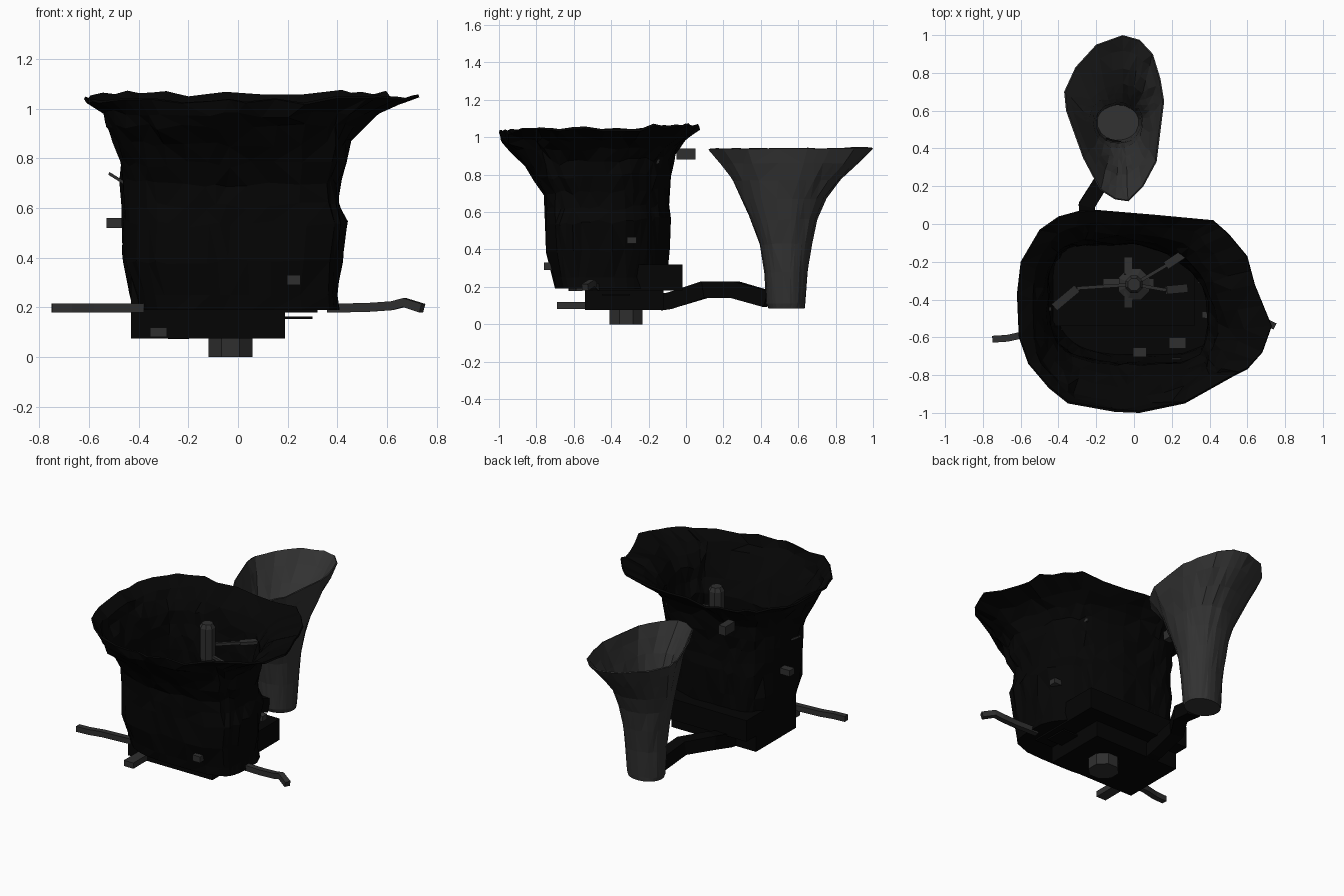
import bpy, bmesh, math, random
from mathutils import Vector
random.seed(4)


def material(name, v):
    m = bpy.data.materials.new(name)
    m.diffuse_color = (v, v, v, 1)
    return m


CLOTH = material("black_cloth", 0.0015)
METAL = material("dark_metal", 0.028)
HORN = material("horn_grey", 0.032)


def finish(bm, name, mat):
    bmesh.ops.recalc_face_normals(bm, faces=bm.faces)
    me = bpy.data.meshes.new(name)
    bm.to_mesh(me)
    bm.free()
    ob = bpy.data.objects.new(name, me)
    me.materials.append(mat)
    bpy.context.collection.objects.link(ob)
    return ob


def loft(bm, rings, cap_start=True, cap_end=True):
    rows = [[bm.verts.new(p) for p in r] for r in rings]
    n = len(rows[0])
    for a, b in zip(rows, rows[1:]):
        for i in range(n):
            j = (i + 1) % n
            bm.faces.new((a[i], a[j], b[j], b[i]))
    if cap_start:
        bm.faces.new(rows[0][::-1])
    if cap_end:
        bm.faces.new(rows[-1])


def vessel(name, outline, levels, powers, jitter, rim_jitter, wall, mat):
    """Open vessel: levels (z, x0, x1, y0, y1, blend toward the rim outline).
    powers: corner squareness for back right, back left, front left, front right."""
    pts = []
    for a, b in zip(outline, outline[1:] + outline[:1]):
        pts += [a, ((a[0] + b[0]) / 2, (a[1] + b[1]) / 2)]
    xs, ys = [p[0] for p in pts], [p[1] for p in pts]
    rng = lambda v, lo, hi: 2 * (v - lo) / (hi - lo) - 1
    norm = [(rng(x, min(xs), max(xs)), rng(y, min(ys), max(ys))) for x, y in pts]
    rings = []
    for k, (z, x0, x1, y0, y1, t) in enumerate(levels):
        ring, last = [], k == len(levels) - 1
        for u, v in norm:
            a = math.atan2(v, u) % math.tau
            c, s = math.cos(a), math.sin(a)
            power = powers[int(a / (math.pi / 2)) % 4]
            r = (abs(c) ** power + abs(s) ** power) ** (-1 / power)
            uu, vv = c * r * (1 - t) + u * t, s * r * (1 - t) + v * t
            q = 1 if last or k == 0 else 1 + random.uniform(-jitter, jitter)
            dz = random.uniform(-rim_jitter, rim_jitter) + rim_jitter * v if k > 1 else 0
            ring.append(((x0 + x1) / 2 + uu * q * (x1 - x0) / 2,
                         (y0 + y1) / 2 + vv * q * (y1 - y0) / 2, z + dz))
        rings.append(ring)
    bm = bmesh.new()
    loft(bm, rings, True, False)
    # split the warped quads for a crisp faceted crumple
    bmesh.ops.triangulate(bm, faces=[f for f in bm.faces if len(f.verts) == 4])
    ob = finish(bm, name, mat)
    mod = ob.modifiers.new("wall", "SOLIDIFY")
    mod.thickness, mod.offset = wall, -1
    # the floor must point down so the wall grows inward
    floor = max(ob.data.polygons, key=lambda f: len(f.vertices))
    if floor.normal.z > 0:
        ob.data.flip_normals()
    return ob


def box(name, x0, x1, y0, y1, z0, z1, mat=METAL):
    bm = bmesh.new()
    loft(bm, [[(x0, y0, z), (x1, y0, z), (x1, y1, z), (x0, y1, z)] for z in (z0, z1)])
    return finish(bm, name, mat)


def column(name, x, y, profile, sides, mat=METAL):
    bm = bmesh.new()
    ang = [math.tau * (i + 0.5) / sides for i in range(sides)]
    loft(bm, [[(x + r * math.cos(a), y + r * math.sin(a), z) for a in ang] for z, r in profile])
    return finish(bm, name, mat)


def bar(name, path, w, h, mat=METAL):
    """Sweep a rectangular section along a path."""
    P = [Vector(p) for p in path]
    rings = []
    for i, p in enumerate(P):
        d = (P[min(i + 1, len(P) - 1)] - P[max(i - 1, 0)]).normalized()
        side = d.cross(Vector((0, 0, 1))).normalized()
        up = side.cross(d)
        rings.append([p + side * a * w / 2 + up * b * h / 2
                      for a, b in ((1, 1), (-1, 1), (-1, -1), (1, -1))])
    bm = bmesh.new()
    loft(bm, rings)
    return finish(bm, name, mat)


# crumpled sack with flared rim
sack_rim = [(0.73, -0.54), (0.64, -0.32), (0.60, -0.17), (0.50, -0.05), (0.42, 0.02),
            (0.1, 0.05), (-0.2, 0.075), (-0.29, 0.07), (-0.4, 0.04), (-0.5, -0.03),
            (-0.6, -0.2), (-0.62, -0.37), (-0.61, -0.6), (-0.56, -0.74), (-0.45, -0.87),
            (-0.35, -0.95), (-0.1, -0.995), (0.03, -1.0), (0.27, -0.95), (0.52, -0.81),
            (0.6, -0.77), (0.68, -0.68)]
vessel("sack", sack_rim, [
    (0.19, -0.42, 0.41, -0.70, -0.10, 0), (0.25, -0.43, 0.40, -0.71, -0.10, 0),
    (0.40, -0.465, 0.42, -0.745, -0.09, 0), (0.55, -0.46, 0.435, -0.75, -0.085, 0),
    (0.62, -0.465, 0.405, -0.75, -0.09, 0), (0.71, -0.47, 0.41, -0.755, -0.09, 0.05),
    (0.79, -0.47, 0.44, -0.81, -0.08, 0.2), (0.87, -0.495, 0.46, -0.87, -0.065, 0.5),
    (0.94, -0.53, 0.51, -0.94, -0.035, 0.8), (0.99, -0.545, 0.58, -0.985, 0.02, 0.95),
    (1.04, -0.62, 0.73, -1.0, 0.075, 1)], (1.7, 4.5, 2.7, 5), 0.022, 0.014, 0.012, CLOTH)

# flared horn
horn_rim = [(0.16, 0.65), (0.14, 0.77), (0.10, 0.9), (0.03, 0.975), (-0.06, 1.0),
            (-0.2, 0.95), (-0.31, 0.83), (-0.37, 0.7), (-0.36, 0.6), (-0.27, 0.35),
            (-0.18, 0.18), (-0.1, 0.13), (-0.03, 0.12), (0.05, 0.2), (0.12, 0.33)]
vessel("horn", horn_rim, [
    (0.085, -0.20, 0.03, 0.44, 0.635, 0), (0.11, -0.205, 0.035, 0.43, 0.637, 0),
    (0.28, -0.21, 0.045, 0.42, 0.65, 0), (0.43, -0.225, 0.055, 0.395, 0.675, 0.1),
    (0.56, -0.245, 0.075, 0.345, 0.705, 0.3), (0.67, -0.275, 0.095, 0.295, 0.75, 0.6),
    (0.77, -0.31, 0.12, 0.25, 0.835, 0.85), (0.86, -0.34, 0.14, 0.18, 0.925, 1),
    (0.938, -0.37, 0.16, 0.12, 1.0, 1)], (2.1, 2.1, 2.1, 2.1), 0.025, 0.003, 0.008, HORN)

# stepped base housing
box("base_housing_lower", -0.43, 0.19, -0.54, -0.12, 0.075, 0.20, CLOTH)
box("base_housing_upper", -0.43, 0.32, -0.54, -0.02, 0.18, 0.32, CLOTH)
box("base_side_plate", 0.18, 0.30, -0.45, -0.30, 0.153, 0.163, CLOTH)

# pipe joining the housing to the horn
bar("horn_pipe", [(-0.24, -0.14, 0.118), (-0.24, -0.09, 0.125), (-0.25, 0.10, 0.185),
                  (-0.15, 0.26, 0.185), (-0.11, 0.435, 0.135)], 0.085, 0.09, CLOTH)

# drain knob and central mast
column("drain_knob", -0.03, -0.32, [(0, 0.095), (0.08, 0.095)], 8)
column("mast", 0.0, -0.32, [(0.31, 0.09), (0.37, 0.09), (0.39, 0.05), (0.72, 0.04),
                            (0.76, 0.05), (0.96, 0.05), (0.985, 0.035)], 8)
for i in range(4):
    a = math.pi / 2 * i
    c, s = math.cos(a), math.sin(a)
    bar("mast_foot", [(-0.03 + 0.04 * c, -0.31 + 0.04 * s, 0.36),
                      (-0.03 + 0.13 * c, -0.31 + 0.13 * s, 0.34)], 0.045, 0.05)

# stirring arms with paddles
for start, mid, end in [((0.0, -0.32, 0.84), (0.17, -0.22, 0.86), (0.26, -0.16, 0.87)),
                        ((0.0, -0.32, 0.78), (0.17, -0.35, 0.76), (0.28, -0.34, 0.70)),
                        ((0.0, -0.32, 0.62), (-0.30, -0.34, 0.60), (-0.42, -0.44, 0.56))]:
    bar("stirring_rod", [start, mid], 0.018, 0.018)
    bar("stirring_paddle", [mid, end], 0.045, 0.02)

# outer arms
bar("left_arm", [(-0.38, -0.57, 0.197), (-0.58, -0.585, 0.197), (-0.67, -0.605, 0.197),
                 (-0.75, -0.61, 0.197)], 0.036, 0.036)
bar("right_arm", [(0.36, -0.48, 0.197), (0.52, -0.49, 0.20), (0.62, -0.495, 0.207),
                  (0.67, -0.505, 0.22), (0.742, -0.54, 0.197)], 0.036, 0.036)
bar("front_arm", [(-0.32, -0.50, 0.10), (-0.32, -0.69, 0.10)], 0.07, 0.038)

# clips and small boxes on the sack
for x, y, z, w, d, h in [(0.225, -0.735, 0.31, 0.055, 0.05, 0.04),
                         (-0.49, -0.355, 0.54, 0.08, 0.05, 0.04),
                         (-0.30, 0.0, 0.91, 0.05, 0.10, 0.06),
                         (0.37, -0.29, 0.45, 0.06, 0.05, 0.035),
                         (0.23, -0.63, 0.45, 0.09, 0.06, 0.05),
                         (0.03, -0.68, 0.32, 0.07, 0.05, 0.04)]:
    box("clip", x - w / 2, x + w / 2, y - d / 2, y + d / 2, z - h / 2, z + h / 2)
bar("side_strap", [(-0.44, -0.45, 0.69), (-0.52, -0.45, 0.74)], 0.02, 0.012)
